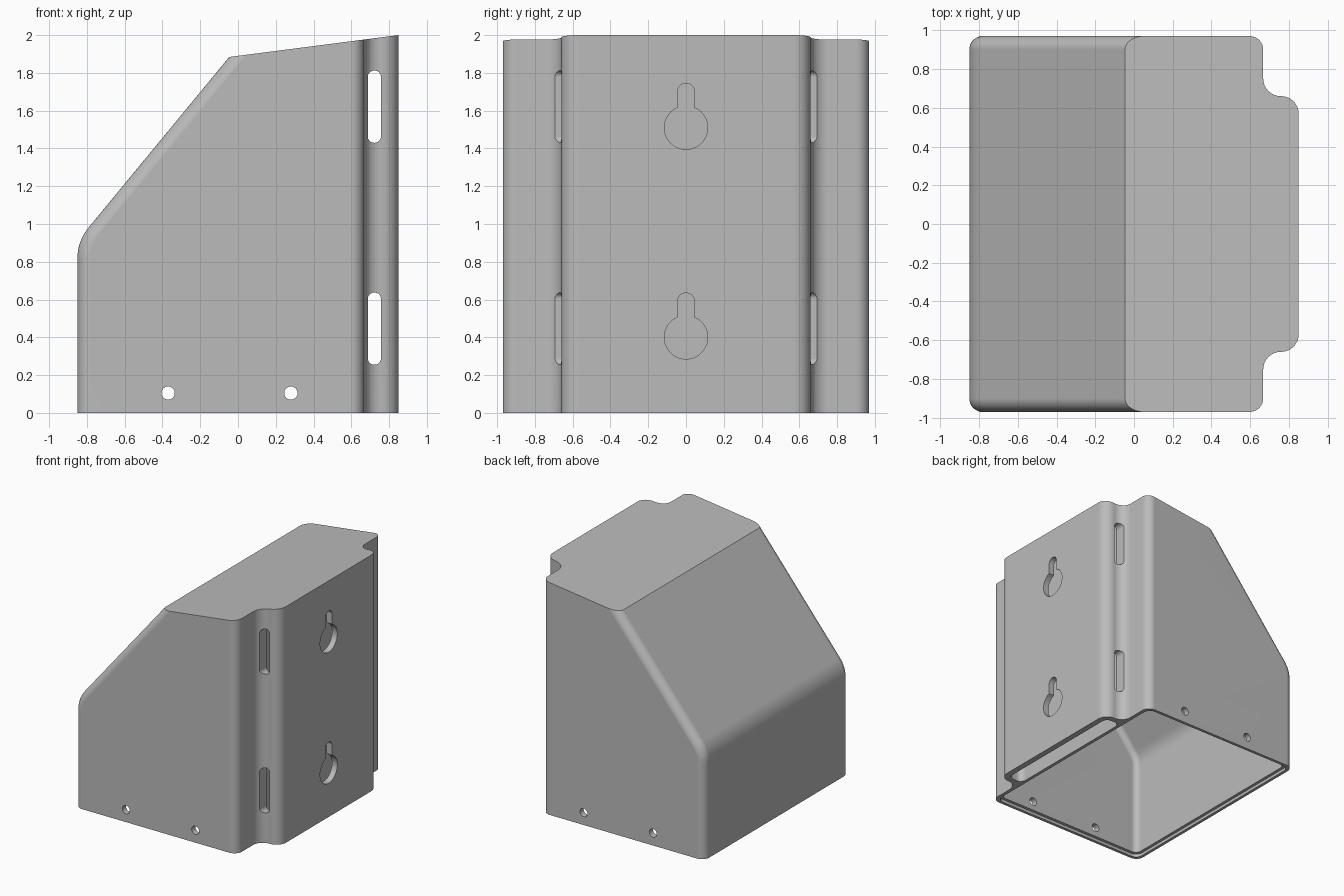
import bpy, bmesh, math
from mathutils import Vector

old = bpy.data.objects.get("Cube")
if old:
    bpy.data.objects.remove(old, do_unlink=True)

grey = bpy.data.materials.new("plain grey")
grey.use_nodes = True
grey.diffuse_color = (0.5, 0.5, 0.5, 1)
grey.node_tree.nodes["Principled BSDF"].inputs["Base Color"].default_value = (0.5, 0.5, 0.5, 1)

WALL = 0.05
TILT = math.radians(39.5)     # slope of the hood, from vertical


def rounded(corners, steps=8):
    """Outline through (u, v, radius) corners, each rounded by an arc."""
    out = []
    for i, (u, v, r) in enumerate(corners):
        p = Vector((u, v))
        if r == 0:
            out.append(p)
            continue
        a = (Vector(corners[i - 1][:2]) - p).normalized()
        b = (Vector(corners[(i + 1) % len(corners)][:2]) - p).normalized()
        half = a.angle(b) / 2
        centre = p + (a + b).normalized() * r / math.sin(half)
        start = p + a * r / math.tan(half) - centre
        end = p + b * r / math.tan(half) - centre
        sweep = math.pi - 2 * half
        for k in range(steps + 1):
            f = k / steps
            out.append(centre + (start * math.sin((1 - f) * sweep)
                                 + end * math.sin(f * sweep)) / math.sin(sweep))
    return out


def mirrored(half):
    """Close a half outline by reflecting it in y."""
    return rounded(half + [(x, -y, r) for x, y, r in reversed(half)])


def loft(name, ring_a, ring_b):
    """Solid between two matching rings of points."""
    bm = bmesh.new()
    a = [bm.verts.new(p) for p in ring_a]
    b = [bm.verts.new(p) for p in ring_b]
    bm.faces.new(a)
    bm.faces.new(list(reversed(b)))
    for i in range(len(a)):
        j = (i + 1) % len(a)
        bm.faces.new((a[j], a[i], b[i], b[j]))
    bmesh.ops.recalc_face_normals(bm, faces=bm.faces)
    mesh = bpy.data.meshes.new(name)
    bm.to_mesh(mesh)
    bm.free()
    mesh.materials.append(grey)
    ob = bpy.data.objects.new(name, mesh)
    bpy.context.collection.objects.link(ob)
    return ob


def roof(x, drop):
    return 2 - 0.129 * (0.85 - x) - drop


def column(name, outline, bottom, drop=None, top=0):
    """Upright prism; with drop its top follows the tilted roof."""
    return loft(name, [(x, y, bottom) for x, y in outline],
                [(x, y, top if drop is None else roof(x, drop)) for x, y in outline])


def combine(target, tool, operation):
    mod = target.modifiers.new("join", 'BOOLEAN')
    mod.operation, mod.solver, mod.object = operation, 'EXACT', tool
    bpy.context.view_layer.objects.active = target
    bpy.ops.object.modifier_apply(modifier=mod.name)
    bpy.data.objects.remove(tool, do_unlink=True)


def hood(name, inset):
    """Wedge with rounded sloping front, inset evenly from the outside."""
    cx, cz, r = -0.6, 0.82, 0.25 - inset
    path = [(cx - r, -0.5)]
    for k in range(9):
        t = TILT * k / 8
        path.append((cx - r * math.cos(t), cz + r * math.sin(t)))
    x, z = path[-1]
    path += [(x + (2.6 - z) * math.tan(TILT), 2.6), (2, 2.6), (2, -0.5)]
    y = 0.9705 - inset
    ob = loft(name, [(px, -y, pz) for px, pz in path], [(px, y, pz) for px, pz in path])
    bm = bmesh.new()
    bm.from_mesh(ob.data)

    # round the front and slope rims only
    def on_rim(e):
        a, b = (v.co for v in e.verts)
        return abs(a.y - b.y) < 0.01 and max(a.x, b.x) < 1.9
    bmesh.ops.bevel(bm, geom=[e for e in bm.edges if on_rim(e)], offset=0.07 - inset * 0.4,
                    segments=8, profile=0.5, affect='EDGES')
    bm.to_mesh(ob.data)
    bm.free()
    return ob


# Outer shell with a stepped back plate
housing = column("housing", mirrored([(0.85, 0.66, 0.09), (0.667, 0.66, 0.09),
                                      (0.667, 0.97, 0.07), (-0.95, 0.97, 0)]), 0, 0)
combine(housing, hood("outer_hood", 0), 'INTERSECT')

# Main chamber, open below
inner_y = 0.97 - WALL
chamber = column("chamber", mirrored([(0.617, inner_y, 0.04), (-0.95, inner_y, 0)]), -0.2, WALL)
combine(chamber, hood("inner_hood", WALL), 'INTERSECT')
combine(housing, chamber, 'DIFFERENCE')

# Shallow step around the chamber mouth
mouth = column("mouth", mirrored([(0.637, 0.945, 0.06), (-0.825, 0.945, 0.06)]), -0.1, top=0.025)
combine(housing, mouth, 'DIFFERENCE')

# Narrow pocket behind the back plate
pocket = column("pocket", mirrored([(0.80, 0.61, 0.05), (0.665, 0.61, 0.05)]), -0.2, WALL)
combine(housing, pocket, 'DIFFERENCE')

# Side slots through the stepped edges
for z in (0.255, 1.43):
    slot = rounded([(0.687, z, 0.034), (0.757, z, 0.034),
                    (0.757, z + 0.382, 0.034), (0.687, z + 0.382, 0.034)])
    combine(housing, loft("slot", [(x, -0.8, v) for x, v in slot],
                          [(x, 0.8, v) for x, v in slot]), 'DIFFERENCE')

# Screw holes near the bottom of both sides
for x in (-0.37, 0.28):
    ring = [(x + 0.035 * math.cos(k * math.tau / 24), 0.105 + 0.035 * math.sin(k * math.tau / 24))
            for k in range(24)]
    combine(housing, loft("screw_hole", [(u, -1.2, v) for u, v in ring],
                          [(u, 1.2, v) for u, v in ring]), 'DIFFERENCE')

# Keyholes in the back plate
for z in (0.4, 1.51):
    r, w = 0.115, 0.045
    gap = math.asin(w / r)
    ring = []
    for k in range(33):
        t = math.pi / 2 + gap + (math.tau - 2 * gap) * k / 32
        ring.append((r * math.cos(t), z + r * math.sin(t)))
    for k in range(13):
        t = math.pi * k / 12
        ring.append((w * math.cos(t), z + 0.19 + w * math.sin(t)))
    combine(housing, loft("keyhole", [(0.75, u, v) for u, v in ring],
                          [(0.95, u, v) for u, v in ring]), 'DIFFERENCE')

# Smooth rounds, crisp edges
bpy.ops.object.select_all(action='DESELECT')
housing.select_set(True)
bpy.context.view_layer.objects.active = housing
bpy.ops.object.shade_smooth_by_angle(angle=math.radians(25))
weighted = housing.modifiers.new("even_shading", 'WEIGHTED_NORMAL')
weighted.keep_sharp = True
